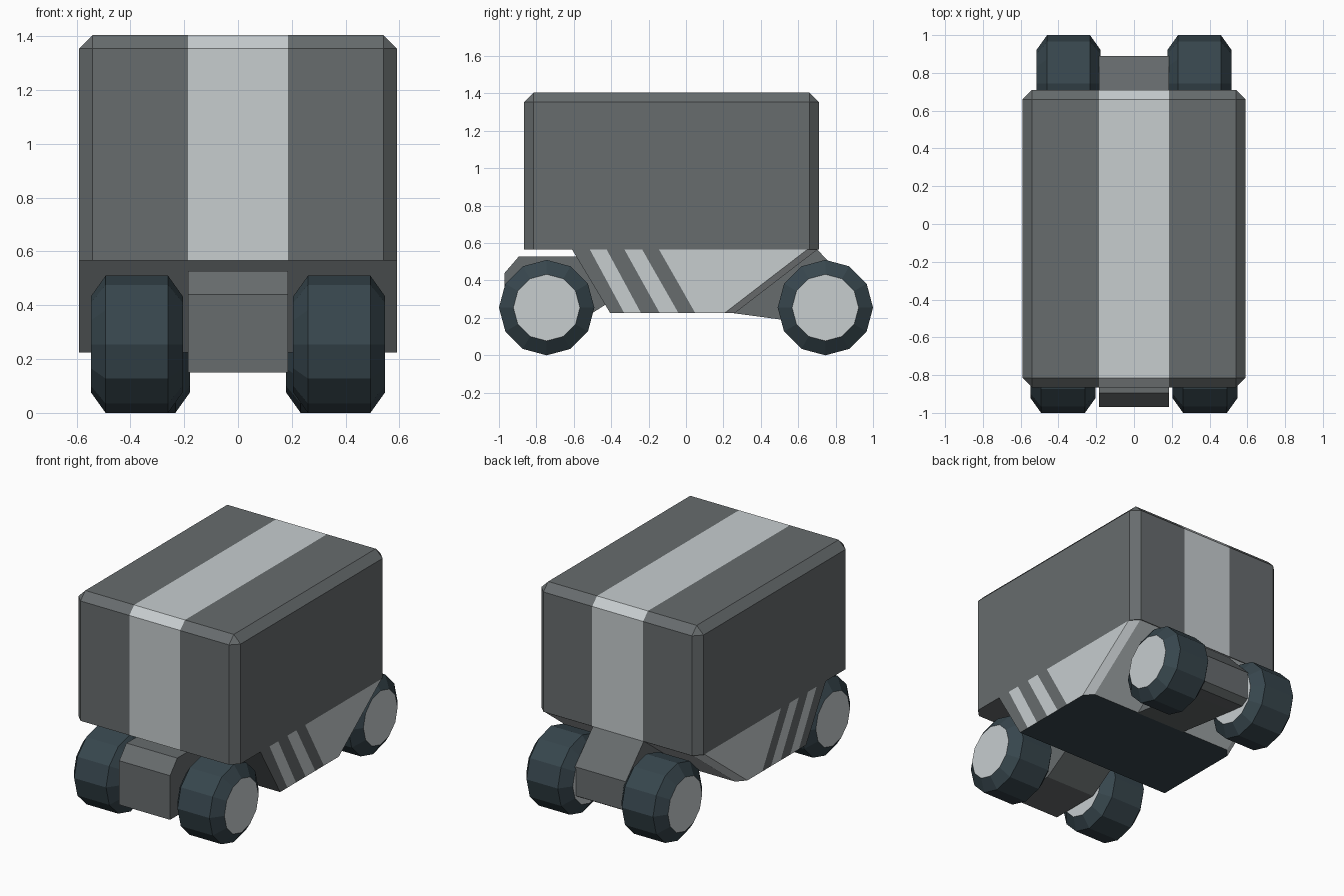
import bpy, bmesh, math
from mathutils import Vector

if "Cube" in bpy.data.objects:
    bpy.data.objects.remove(bpy.data.objects["Cube"])


def material(name, rgb):
    m = bpy.data.materials.new(name)
    m.diffuse_color = (*rgb, 1)
    m.use_nodes = True
    m.node_tree.nodes["Principled BSDF"].inputs["Base Color"].default_value = m.diffuse_color
    return m


MATS = [material("dark_grey", (0.136, 0.15, 0.155)),
        material("light_grey", (0.57, 0.61, 0.625)),
        material("tyre_black", (0.038, 0.061, 0.074))]
DARK, LIGHT, TYRE = 0, 1, 2


def finish(name, bm):
    bmesh.ops.recalc_face_normals(bm, faces=bm.faces[:])
    me = bpy.data.meshes.new(name)
    bm.to_mesh(me)
    bm.free()
    for m in MATS:
        me.materials.append(m)
    ob = bpy.data.objects.new(name, me)
    bpy.context.collection.objects.link(ob)
    return ob


# cargo box: chamfered everywhere but the bottom, with a centre stripe
bm = bmesh.new()
bmesh.ops.create_cube(bm, size=1)
for v in bm.verts:
    v.co = Vector((v.co.x * 1.18, v.co.y * 1.575 - 0.0775, v.co.z * 0.838 + 0.986))
edges = [e for e in bm.edges if max(v.co.z for v in e.verts) > 1]
bmesh.ops.bevel(bm, geom=edges, offset=0.05, segments=1, affect='EDGES')
for x in (-0.185, 0.185):
    bmesh.ops.bisect_plane(bm, geom=bm.verts[:] + bm.edges[:] + bm.faces[:],
                           plane_co=(x, 0, 0), plane_no=(1, 0, 0))
bm.normal_update()
for f in bm.faces:
    if abs(f.calc_center_median().x) < 0.18 and f.normal.z > -0.5:
        f.material_index = LIGHT
finish("cargo_box", bm)

# belly: slanted sections along y (top y, bottom y, half width, side colour after it)
rows = [(-0.61, -0.405, 0.59, DARK), (-0.515, -0.33, 0.59, LIGHT),
        (-0.425, -0.24, 0.59, DARK), (-0.33, -0.14, 0.59, LIGHT),
        (-0.235, -0.04, 0.59, DARK), (-0.145, 0.05, 0.59, LIGHT),
        (0.65, 0.205, 0.59, LIGHT), (0.705, 0.26, 0.54, LIGHT)]
bm = bmesh.new()
rings = []
for top, bottom, w, _ in rows:
    rings.append([bm.verts.new(p) for p in ((-w, top, 0.567), (-w, bottom, 0.225),
                                            (w, bottom, 0.225), (w, top, 0.567))])
for a, b, row in zip(rings, rings[1:], rows):
    for i, colour in enumerate((row[3], TYRE, row[3], DARK)):
        j = (i + 1) % 4
        bm.faces.new((a[i], a[j], b[j], b[i])).material_index = colour
bm.faces.new(rings[0]).material_index = DARK
bm.faces.new(rings[-1]).material_index = LIGHT
finish("belly", bm)


# axle housings: side profiles extruded across x
def housing(name, profile, w=0.185):
    bm = bmesh.new()
    a = [bm.verts.new((-w, y, z)) for y, z in profile]
    b = [bm.verts.new((w, y, z)) for y, z in profile]
    bm.faces.new(a)
    bm.faces.new(b[::-1])
    for i in range(len(a)):
        j = (i + 1) % len(a)
        bm.faces.new((a[i], a[j], b[j], b[i]))
    finish(name, bm)


housing("front_axle_housing", [(-0.97, 0.15), (-0.97, 0.44), (-0.895, 0.527),
                               (-0.45, 0.527), (-0.40, 0.29), (-0.62, 0.15)])
housing("rear_axle_housing", [(0.24, 0.227), (0.25, 0.56), (0.70, 0.567),
                              (0.89, 0.37), (0.89, 0.18), (0.84, 0.15), (0.74, 0.16)])


# wheels: twelve-sided tyres with chamfered shoulders and light hub caps
def wheel(name, x_in, x_out, y, side):
    r, c = 0.255, 0.055
    bm = bmesh.new()
    rings = []
    for x, rad in ((x_in, 0.178), (x_in + c, r), (x_out - c, r), (x_out, 0.178)):
        rings.append([bm.verts.new((side * x, y + rad * math.cos(k * math.pi / 6),
                                    r + rad * math.sin(k * math.pi / 6)))
                      for k in range(12)])
    for a, b in zip(rings, rings[1:]):
        for i in range(12):
            j = (i + 1) % 12
            bm.faces.new((a[i], a[j], b[j], b[i])).material_index = TYRE
    for ring in (rings[0], rings[-1]):
        bm.faces.new(ring).material_index = LIGHT
    finish(name, bm)


for side, label in ((-1, "left"), (1, "right")):
    wheel("front_wheel_" + label, 0.205, 0.547, -0.745, side)
    wheel("rear_wheel_" + label, 0.178, 0.515, 0.745, side)
